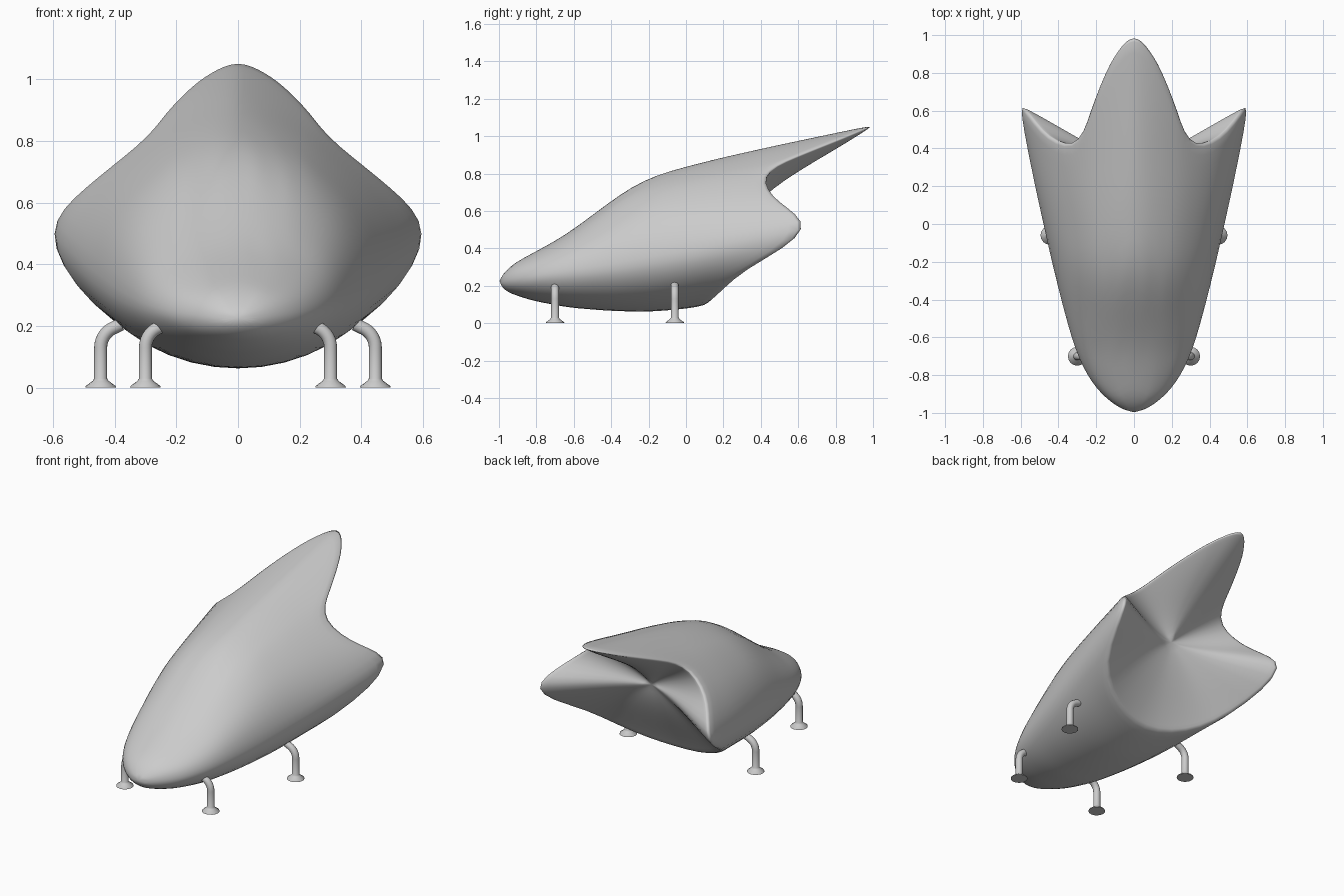
import bpy, bmesh, math
from mathutils import Vector

if "Cube" in bpy.data.objects:
    bpy.data.objects.remove(bpy.data.objects["Cube"])


def interp(table, y):
    for (a, va), (b, vb) in zip(table, table[1:]):
        if y <= b:
            return va + (vb - va) * (y - a) / (b - a)
    return table[-1][1]


# Hull profiles along y: half width, height of the widest line, top, bottom
WIDTH = [(-1, 0), (-.985, .06), (-.95, .115), (-.9, .18), (-.8, .25), (-.7, .3), (-.6, .335),
         (-.4, .39), (-.2, .44), (0, .485), (.2, .53), (.57, .605), (1.02, .65)]
MID = [(-1, .225), (-.4, .31), (.1, .4), (.6, .5), (1.02, .56)]
TOP = [(-1, .23), (-.95, .305), (-.8, .385), (-.67, .455), (-.53, .555), (-.32, .715),
       (-.17, .79), (.1, .865), (.45, .945), (1.02, 1.065)]
BOTTOM = [(-1, .22), (-.97, .17), (-.83, .12), (-.63, .08), (-.4, .06), (-.2, .055),
          (0, .07), (.1, .09), (.65, .1)]
# Rear rim: (fraction of half width, y), from top fin over side fin to belly
RIM_UP = [(0, 1.01), (.07, .985), (.135, .93), (.2, .87), (.29, .75), (.39, .6), (.46, .49),
          (.57, .42), (.73, .44), (.85, .5), (.95, .6), (1, .65)]
RIM_LOW = [(.975, .54), (.88, .31), (.67, .2), (.35, .13), (0, .1)]


def hull_point(u, y, upper, side):
    mid = interp(MID, y)
    k = min(max((y + .6) / 1.0, 0), 1)
    n = 2 - .5 * k if upper else 2
    h = max(0, 1 - u ** n) ** (1 / n)
    z = mid + h * ((interp(TOP if upper else BOTTOM, y)) - mid)
    return Vector((side * u * interp(WIDTH, y), y, z))


def build_hull():
    half = [(u, y, True) for u, y in RIM_UP] + [(u, y, False) for u, y in RIM_LOW]
    lines = [(*p, 1) for p in half] + [(*p, -1) for p in half[-2:0:-1]]
    bm = bmesh.new()
    rings = []
    # Outer skin, from nose to rim
    steps = 16
    for i in range(1, steps + 1):
        t = (i / steps) ** 1.5
        rings.append([bm.verts.new(hull_point(u, -1 + (r + 1) * t, up, s))
                      for u, r, up, s in lines])
    # Hollow rear, from rim to centre
    centre = Vector((0, .34, .58))
    rim = [v.co.copy() for v in rings[-1]]
    for t in (.04, .12, .25, .4, .55, .7, .85):
        ring = []
        for p in rim:
            q = p.lerp(centre, t)
            q.y -= .7 * (p.y - centre.y) * t * t * (1 - t)
            ring.append(bm.verts.new(q))
        rings.append(ring)
    n = len(lines)
    for a, b in zip(rings, rings[1:]):
        for j in range(n):
            bm.faces.new((a[j], a[(j + 1) % n], b[(j + 1) % n], b[j]))
    for ring, co in ((rings[0], (0, -1, .225)), (rings[-1], centre)):
        pole = bm.verts.new(co)
        for j in range(n):
            bm.faces.new((ring[j], ring[(j + 1) % n], pole))
    bmesh.ops.recalc_face_normals(bm, faces=bm.faces)
    for f in bm.faces:
        f.smooth = True
    me = bpy.data.meshes.new("hull")
    bm.to_mesh(me)
    bm.free()
    ob = bpy.data.objects.new("hull", me)
    bpy.context.collection.objects.link(ob)
    sub = ob.modifiers.new("smooth", 'SUBSURF')
    sub.levels = sub.render_levels = 1


def build_leg(name, x, y, side):
    # Flared foot, vertical pipe and bend towards the hull: (offset, z, radius, tilt)
    path = [(0, 0, .05, 0), (0, .006, .048, 0), (0, .022, .026, 0), (0, .03, .021, 0)]
    bend = .07
    for i in range(7):
        a = math.radians(60) * i / 6
        path.append((bend * (1 - math.cos(a)), .13 + bend * math.sin(a), .021, a))
    path.append((.065, .205, .021, math.radians(60)))
    bm = bmesh.new()
    rings = []
    n = 16
    for off, z, r, a in path:
        ring = []
        for j in range(n):
            t = 2 * math.pi * j / n
            d = r * math.cos(t)
            ring.append(bm.verts.new((side * (x - off + d * math.cos(a)),
                                      y + r * math.sin(t), z + d * math.sin(a))))
        rings.append(ring)
    for a, b in zip(rings, rings[1:]):
        for j in range(n):
            bm.faces.new((a[j], a[(j + 1) % n], b[(j + 1) % n], b[j]))
    bm.faces.new(rings[0])
    bm.faces.new(rings[-1])
    bmesh.ops.recalc_face_normals(bm, faces=bm.faces)
    me = bpy.data.meshes.new(name)
    bm.to_mesh(me)
    bm.free()
    ob = bpy.data.objects.new(name, me)
    bpy.context.collection.objects.link(ob)
    bpy.ops.object.select_all(action='DESELECT')
    ob.select_set(True)
    bpy.context.view_layer.objects.active = ob
    bpy.ops.object.shade_smooth_by_angle(angle=math.radians(40))


build_hull()
for side, label in ((1, "right"), (-1, "left")):
    build_leg("front_leg_" + label, .3, -.7, side)
    build_leg("rear_leg_" + label, .445, -.06, side)
